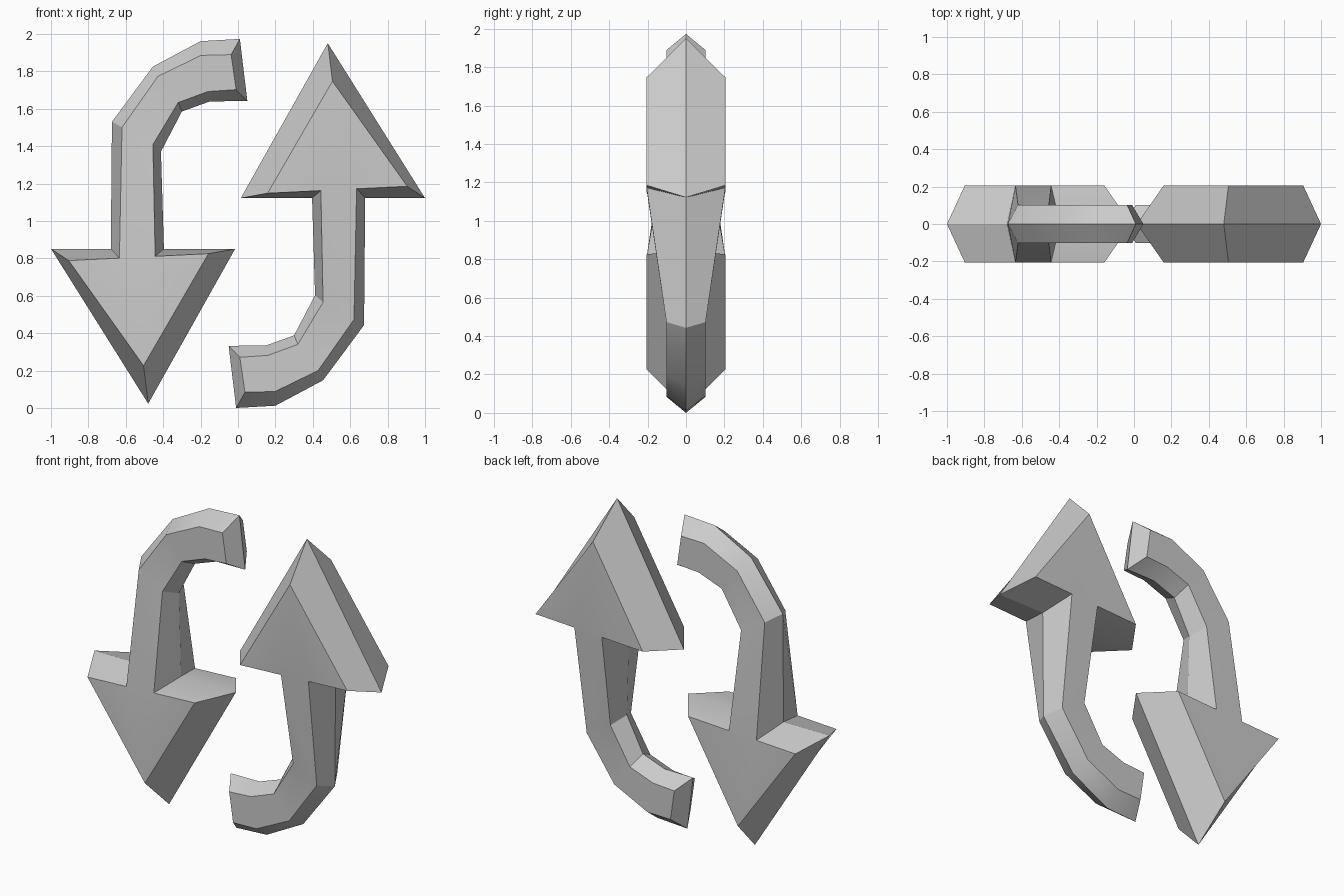
import bpy, bmesh, math

if "Cube" in bpy.data.objects:
    bpy.data.objects.remove(bpy.data.objects["Cube"])

# Outline at the middle (y = 0) and bevelled face outline, as (x, z).
# Both run up the outer side of the tail, round the head, down the inner side.
rim = [(-0.01, 0.0), (0.2, 0.012), (0.455, 0.148), (0.674, 0.443), (0.68, 1.122),
       (1.0, 1.122), (0.48, 1.95), (0.015, 1.122),
       (0.396, 1.122), (0.412, 0.603), (0.3, 0.388), (0.15, 0.334), (-0.05, 0.332)]
face = [(0.037, 0.084), (0.198, 0.088), (0.428, 0.2), (0.62, 0.473), (0.634, 1.172),
        (0.905, 1.185), (0.505, 1.747), (0.158, 1.148),
        (0.443, 1.162), (0.455, 0.565), (0.32, 0.34), (0.16, 0.281), (0.01, 0.271)]
THIN, THICK = 0.102, 0.205   # half depth of the tail and of the head
TOP = 1.973


def make_arrow(name, flip):
    def place(x, y, z):
        return (-x, y, TOP - z) if flip else (x, y, z)

    bm = bmesh.new()
    n = len(rim)
    mid = [bm.verts.new(place(x, 0, z)) for x, z in rim]
    for side in (-1, 1):
        vs = [bm.verts.new(place(x, side * (THICK if 4 <= i <= 8 else THIN), z))
              for i, (x, z) in enumerate(face)]
        # bevelled edge strip
        for i in range(n):
            j = (i + 1) % n
            bm.faces.new((mid[i], mid[j], vs[j], vs[i]))
        # tail face strip, then the head face
        for i in range(4):
            bm.faces.new((vs[i], vs[i + 1], vs[n - 2 - i], vs[n - 1 - i]))
        bm.faces.new(vs[4:9])
    bmesh.ops.recalc_face_normals(bm, faces=bm.faces)
    mesh = bpy.data.meshes.new(name)
    bm.to_mesh(mesh)
    bm.free()
    ob = bpy.data.objects.new(name, mesh)
    bpy.context.collection.objects.link(ob)
    bpy.ops.object.select_all(action='DESELECT')
    ob.select_set(True)
    bpy.context.view_layer.objects.active = ob
    bpy.ops.object.shade_smooth_by_angle(angle=math.radians(30))


# The down arrow is the up arrow turned half a turn about y
make_arrow("up_arrow", False)
make_arrow("down_arrow", True)
